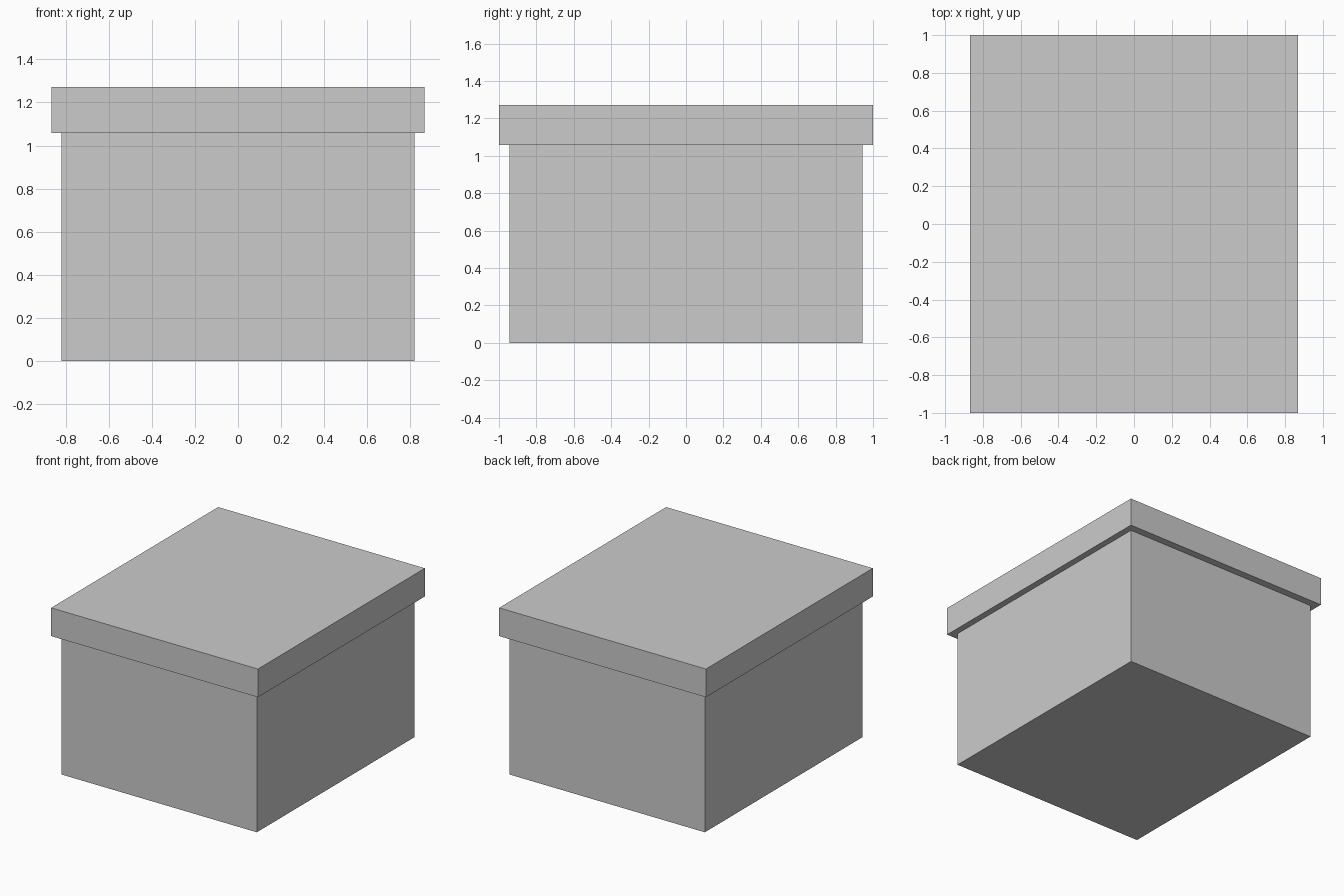
import bpy

if "Cube" in bpy.data.objects:
    bpy.data.objects.remove(bpy.data.objects["Cube"])


def block(name, half_x, half_y, z0, z1):
    """Axis-aligned block centred on x = y = 0."""
    bpy.ops.mesh.primitive_cube_add(size=2, location=(0, 0, (z0 + z1) / 2))
    ob = bpy.context.object
    ob.name = ob.data.name = name
    ob.scale = (half_x, half_y, (z1 - z0) / 2)
    bpy.ops.object.transform_apply(location=False, rotation=False, scale=True)
    return ob


# Box body
block("box_body", 0.819, 0.944, 0.0, 1.058)

# Overhanging lid
block("lid", 0.867, 1.0, 1.058, 1.272)
